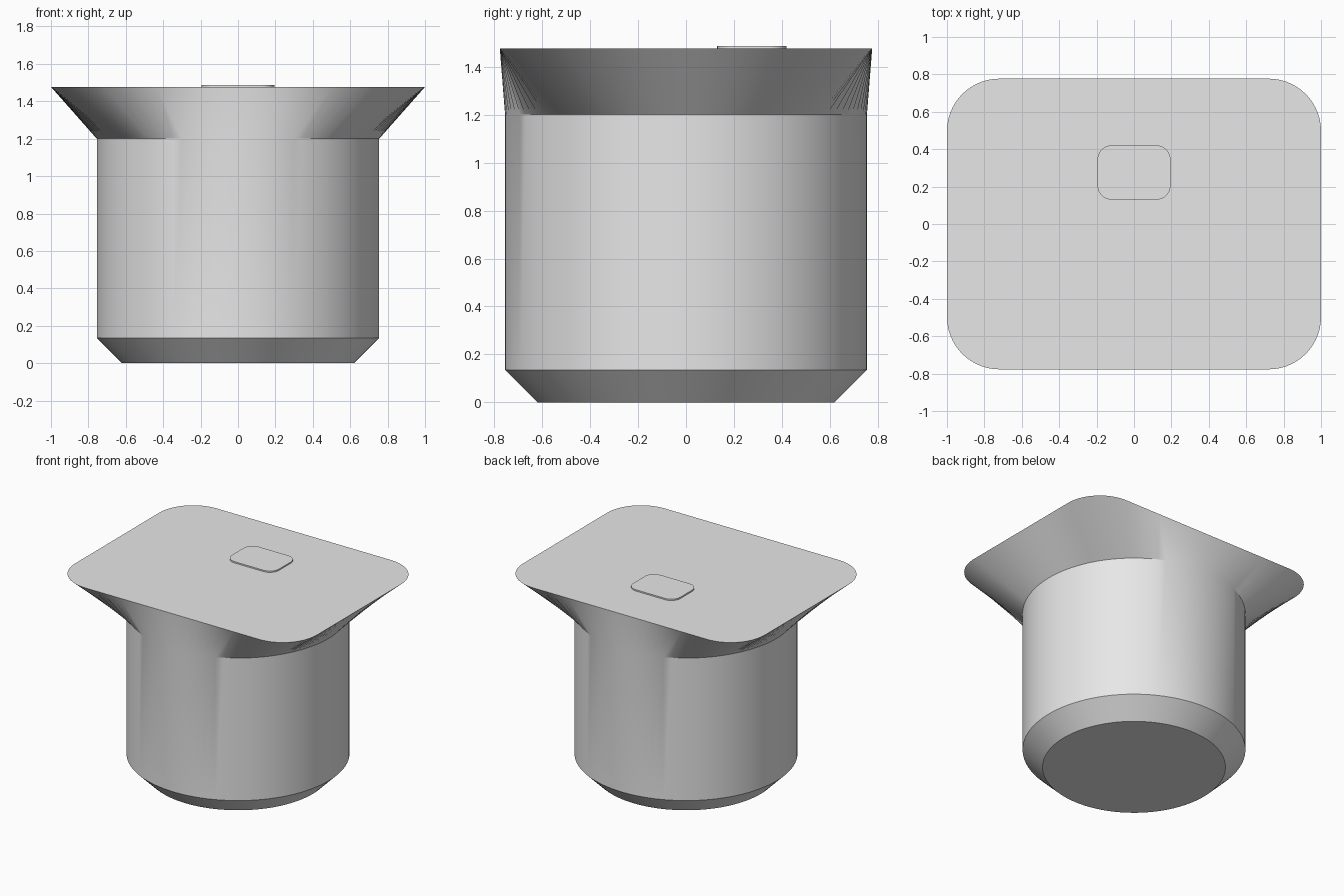
import bpy, bmesh, math

cube = bpy.data.objects.get("Cube")
if cube:
    bpy.data.objects.remove(cube, do_unlink=True)

# Single plain grey material
grey = bpy.data.materials.new("light_grey")
grey.use_nodes = True
colour = (0.8, 0.8, 0.8, 1)
grey.diffuse_color = colour
grey.node_tree.nodes["Principled BSDF"].inputs["Base Color"].default_value = colour


def rounded_rect(hx, hy, r, straight, arc):
    """Anticlockwise outline starting at the middle of the +x side."""
    quarter = [(hx, (hy - r) * i / straight) for i in range(straight)]
    for i in range(arc):
        a = math.pi / 2 * i / arc
        quarter.append((hx - r + r * math.cos(a), hy - r + r * math.sin(a)))
    quarter += [((hx - r) * (1 - i / straight), hy) for i in range(straight)]
    half = quarter + [(-x, y) for x, y in [(0, hy)] + quarter[:0:-1]]
    return half + [(-x, -y) for x, y in half]


def circle_matching(outline, radius):
    """Circle points spaced like the outline, by distance along it."""
    n = len(outline)
    steps = [math.dist(outline[i], outline[(i + 1) % n]) for i in range(n)]
    total, run, points = sum(steps), 0, []
    for step in steps:
        a = math.tau * run / total
        points.append((radius * math.cos(a), radius * math.sin(a)))
        run += step
    return points


def loft(name, sections, location=(0, 0, 0)):
    bm = bmesh.new()
    rings = [[bm.verts.new((x, y, z)) for x, y in pts] for pts, z in sections]
    n = len(rings[0])
    for low, high in zip(rings, rings[1:]):
        for i in range(n):
            j = (i + 1) % n
            bm.faces.new((low[i], low[j], high[j], high[i]))
    bm.faces.new(rings[0][::-1])
    bm.faces.new(rings[-1])
    mesh = bpy.data.meshes.new(name)
    bm.to_mesh(mesh)
    bm.free()
    mesh.materials.append(grey)
    obj = bpy.data.objects.new(name, mesh)
    obj.location = location
    bpy.context.collection.objects.link(obj)
    bpy.ops.object.select_all(action="DESELECT")
    obj.select_set(True)
    bpy.context.view_layer.objects.active = obj
    bpy.ops.object.shade_smooth_by_angle(angle=math.radians(25))
    return obj


# Round chamfered stem flaring into a rounded rectangular head
head = rounded_rect(1.0, 0.777, 0.28, 10, 14)
stem = circle_matching(head, 0.755)
foot = circle_matching(head, 0.62)
loft("stem_and_head", [(foot, 0), (stem, 0.135), (stem, 1.2), (head, 1.477)])

# Small raised pad on the top face
pad = rounded_rect(0.195, 0.145, 0.075, 2, 8)
loft("top_pad", [(pad, 0), (pad, 0.012)], (0, 0.275, 1.475))
